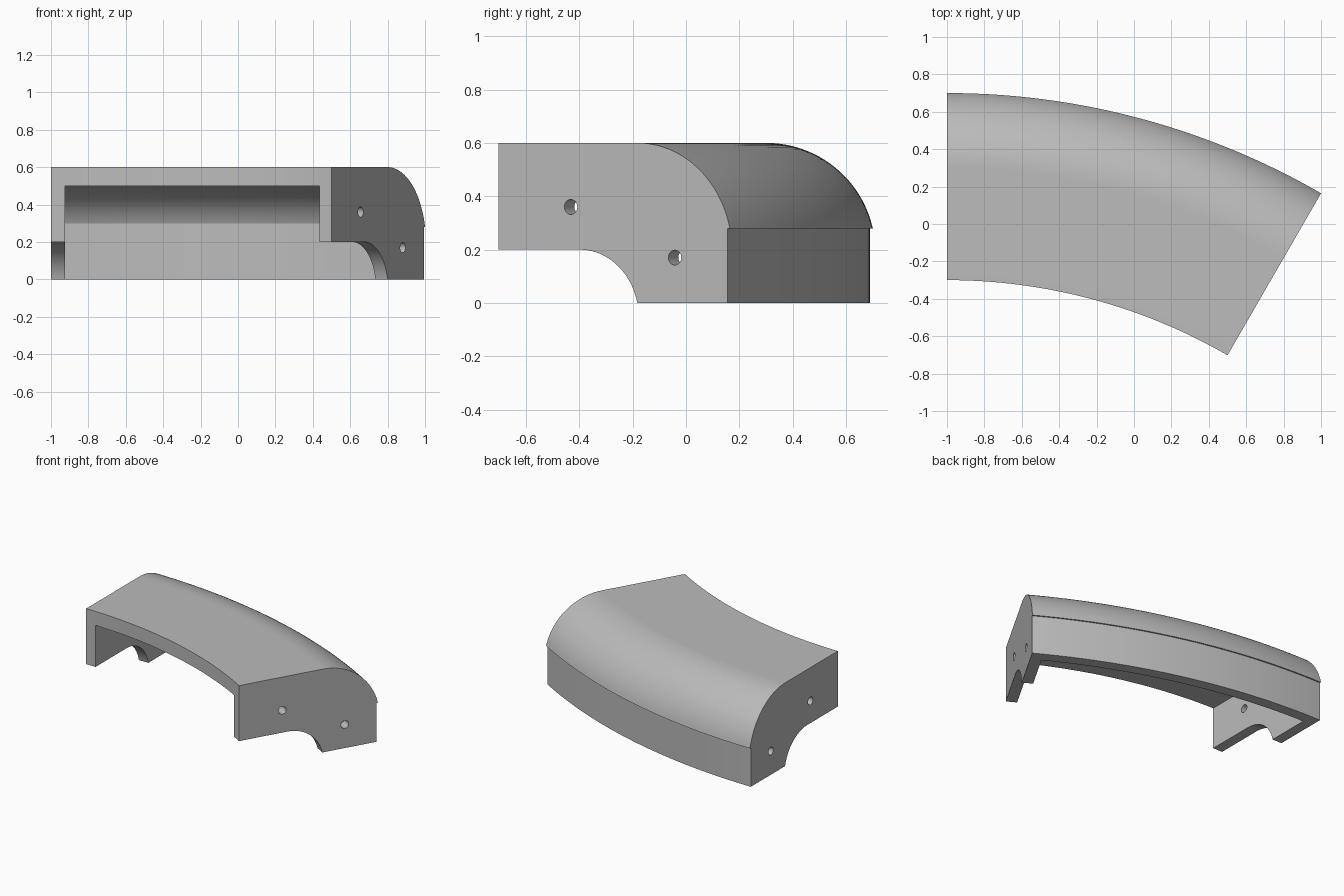
import bpy, bmesh
from math import sin, cos, asin, pi, radians
from mathutils import Matrix, Vector

cube = bpy.data.objects.get("Cube")
if cube:
    bpy.data.objects.remove(cube, do_unlink=True)

R_IN, SWEEP, WALL = 3.0, radians(30), 0.075
CENTRE = Vector((-1, -3.3, 0))

grey = bpy.data.materials.new("light_grey")
grey.use_nodes = True
colour = (0.5, 0.5, 0.5, 1)
grey.diffuse_color = colour
grey.node_tree.nodes["Principled BSDF"].inputs["Base Color"].default_value = colour


def arc(cu, top, radius, end_u, n=24):
    """Points of a rounded shoulder, from its flat top outward to end_u."""
    end = asin((end_u - cu) / radius)
    return [(cu + radius * sin(end * i / n), top - radius + radius * cos(end * i / n))
            for i in range(n + 1)]


def loft(name, rings):
    """Closed solid through a list of matching rings."""
    bm = bmesh.new()
    loops = [[bm.verts.new(p) for p in ring] for ring in rings]
    for a, b in zip(loops, loops[1:]):
        for i in range(len(a)):
            j = (i + 1) % len(a)
            bm.faces.new((a[i], a[j], b[j], b[i]))
    bm.faces.new(loops[0])
    bm.faces.new(loops[-1])
    bmesh.ops.recalc_face_normals(bm, faces=bm.faces)
    mesh = bpy.data.meshes.new(name)
    bm.to_mesh(mesh)
    bm.free()
    obj = bpy.data.objects.new(name, mesh)
    bpy.context.collection.objects.link(obj)
    obj.data.materials.append(grey)
    return obj


def sweep(name, profile, inset=0.0, steps=64):
    """Sweep (radial, height) points along the arc, ends inset in parallel."""
    rings = []
    for s in range(steps + 1):
        ring = []
        for u, z in profile:
            r = R_IN + u
            trim = asin(inset / r)
            a = trim + (SWEEP - 2 * trim) * s / steps
            ring.append(CENTRE + Vector((r * sin(a), r * cos(a), z)))
        rings.append(ring)
    return loft(name, rings)


def through(name, profile, angle, depth=0.12):
    """Straight cutter passing through the end wall at the given angle."""
    turn = Matrix.Rotation(-angle, 3, "Z")
    return loft(name, [[CENTRE + turn @ Vector((x, R_IN + u, z)) for u, z in profile]
                       for x in (-depth, depth)])


# Solid curved body with a rounded outer shoulder and slight lip
body = sweep("curved_housing", [(0, 0), (0.99, 0), (0.99, 0.28)]
             + arc(0.6, 0.6, 0.41, 1.0)[::-1] + [(0, 0.6)])

# Hollow, open below and on the inner side
cutters = [sweep("cavity_cutter", [(-0.1, -0.1), (0.91, -0.1)]
                 + arc(0.6, 0.5, 0.34, 0.91)[::-1] + [(-0.1, 0.5)], WALL)]

# Notch and two bolt holes in each end wall
for angle in (0, SWEEP):
    cutters.append(through("notch_cutter", [(-0.1, -0.1), (0.6, -0.1)]
                           + arc(0.35, 0.2, 0.256, 0.6)[::-1] + [(-0.1, 0.2)], angle))
    for u, z in ((0.312, 0.36), (0.762, 0.17)):
        circle = [(u + 0.028 * cos(k * pi / 16), z + 0.028 * sin(k * pi / 16))
                  for k in range(32)]
        cutters.append(through("hole_cutter", circle, angle))

bpy.ops.object.select_all(action="DESELECT")
bpy.context.view_layer.objects.active = body
body.select_set(True)
for cutter in cutters:
    cutter.hide_render = True
    cut = body.modifiers.new(cutter.name, "BOOLEAN")
    cut.operation = "DIFFERENCE"
    cut.solver = "EXACT"
    cut.object = cutter
    bpy.ops.object.modifier_apply(modifier=cut.name)
    bpy.data.objects.remove(cutter, do_unlink=True)

bpy.ops.object.shade_smooth_by_angle(angle=radians(20))
